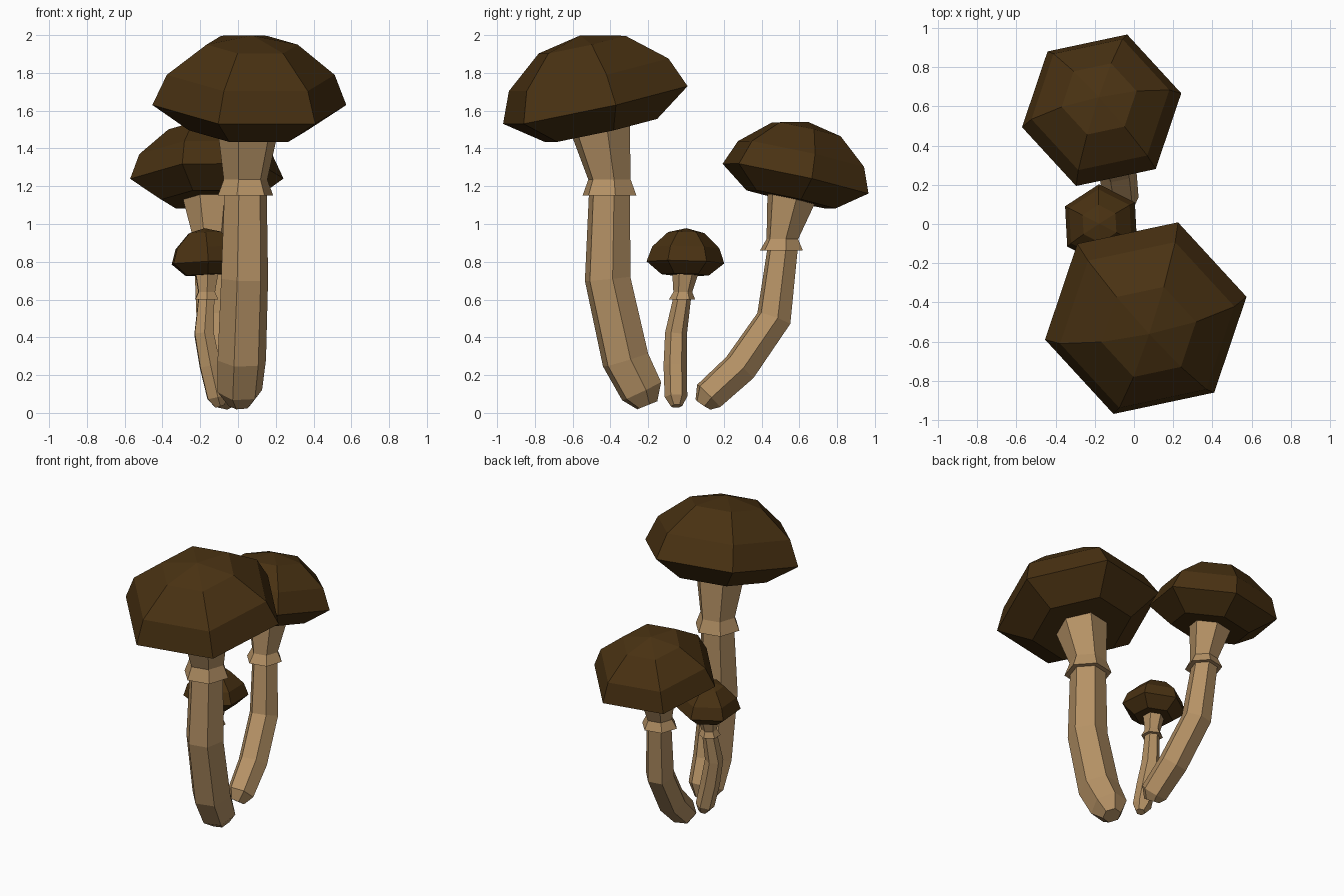
import bpy, bmesh, math
from mathutils import Vector

if "Cube" in bpy.data.objects:
    bpy.data.objects.remove(bpy.data.objects["Cube"])

UP = Vector((0, 0, 1))


def material(name, rgb):
    m = bpy.data.materials.new(name)
    m.diffuse_color = (*rgb, 1)
    m.use_nodes = True
    m.node_tree.nodes["Principled BSDF"].inputs["Base Color"].default_value = m.diffuse_color
    return m


CAP = material("dark brown", (0.066, 0.031, 0.006))
STEM = material("tan", (0.46, 0.285, 0.13))


def hex_loft(name, rings, phase, mat):
    """Six-sided skin through rings of (centre, radius, normal); radius 0 is a tip."""
    bm = bmesh.new()
    loops = []
    for centre, radius, normal in rings:
        turn = UP.rotation_difference(normal)
        if radius == 0:
            loops.append([bm.verts.new(centre)])
            continue
        loops.append([bm.verts.new(Vector(centre) + turn @ Vector((
            radius * math.cos(phase + i * math.pi / 3),
            radius * math.sin(phase + i * math.pi / 3), 0))) for i in range(6)])
    for a, b in zip(loops, loops[1:]):
        for i in range(6):
            j = (i + 1) % 6
            bm.faces.new((a[i], a[j], b[0]) if len(b) == 1 else (a[i], a[j], b[j], b[i]))
    for end in (loops[0], loops[-1]):
        if len(end) > 1:
            bm.faces.new(end)
    bmesh.ops.recalc_face_normals(bm, faces=bm.faces)
    mesh = bpy.data.meshes.new(name)
    bm.to_mesh(mesh)
    bm.free()
    mesh.materials.append(mat)
    bpy.context.collection.objects.link(bpy.data.objects.new(name, mesh))


# Cap outline: radius and height along the axis, relative to the rim
PROFILE = [(0.61, -0.265), (1, 0), (0.865, 0.315), (0.47, 0.63), (0, 0.725)]


def mushroom(name, rim, radius, height, axis, phase, path, neck, skirt, top_r):
    axis = Vector(axis).normalized()
    rim = Vector(rim)
    phase = math.radians(phase)
    # Cap
    hex_loft(name + "_cap", [(rim + axis * h * height, r * radius, axis)
                             for r, h in PROFILE], phase, CAP)
    # Curved stem, then flared skirt, narrow neck and wide top
    pts = [Vector(p[:3]) for p in path]
    rings = []
    for i, p in enumerate(path):
        tangent = pts[min(i + 1, len(pts) - 1)] - pts[max(i - 1, 0)]
        last = i == len(path) - 1
        rings.append((pts[i], p[3], UP if last else tangent.normalized()))
    rings += [(skirt[:3], skirt[3], UP), (neck[:3], neck[3], UP),
              (rim - axis * 0.255 * height, top_r, axis)]
    hex_loft(name + "_stem", rings, phase, STEM)


mushroom("tall_mushroom", (0.06, -0.48, 1.63), 0.525, 0.52, (0.047, -0.22, 1), 12,
         [(0.01, -0.205, 0.04, 0.06), (0.01, -0.235, 0.115, 0.12),
          (0.02, -0.32, 0.28, 0.131), (0.035, -0.415, 0.71, 0.127),
          (0.04, -0.405, 1.15, 0.115)],
         (0.04, -0.405, 1.235, 0.118), (0.04, -0.405, 1.15, 0.15), 0.165)

mushroom("middle_mushroom", (-0.165, 0.58, 1.24), 0.415, 0.425, (-0.049, 0.22, 1), 12,
         [(-0.07, 0.09, 0.045, 0.05), (-0.065, 0.12, 0.09, 0.09),
          (-0.085, 0.285, 0.24, 0.097), (-0.125, 0.465, 0.5, 0.097),
          (-0.15, 0.51, 0.86, 0.085)],
         (-0.15, 0.51, 0.92, 0.088), (-0.15, 0.505, 0.86, 0.119), 0.135)

mushroom("small_mushroom", (-0.168, -0.003, 0.797), 0.206, 0.25, (-0.05, 0.025, 1), 33,
         [(-0.095, -0.05, 0.036, 0.03), (-0.11, -0.053, 0.085, 0.06),
          (-0.148, -0.057, 0.25, 0.062), (-0.18, -0.053, 0.42, 0.058),
          (-0.168, -0.022, 0.6, 0.048)],
         (-0.166, -0.017, 0.64, 0.05), (-0.167, -0.021, 0.6, 0.07), 0.068)
